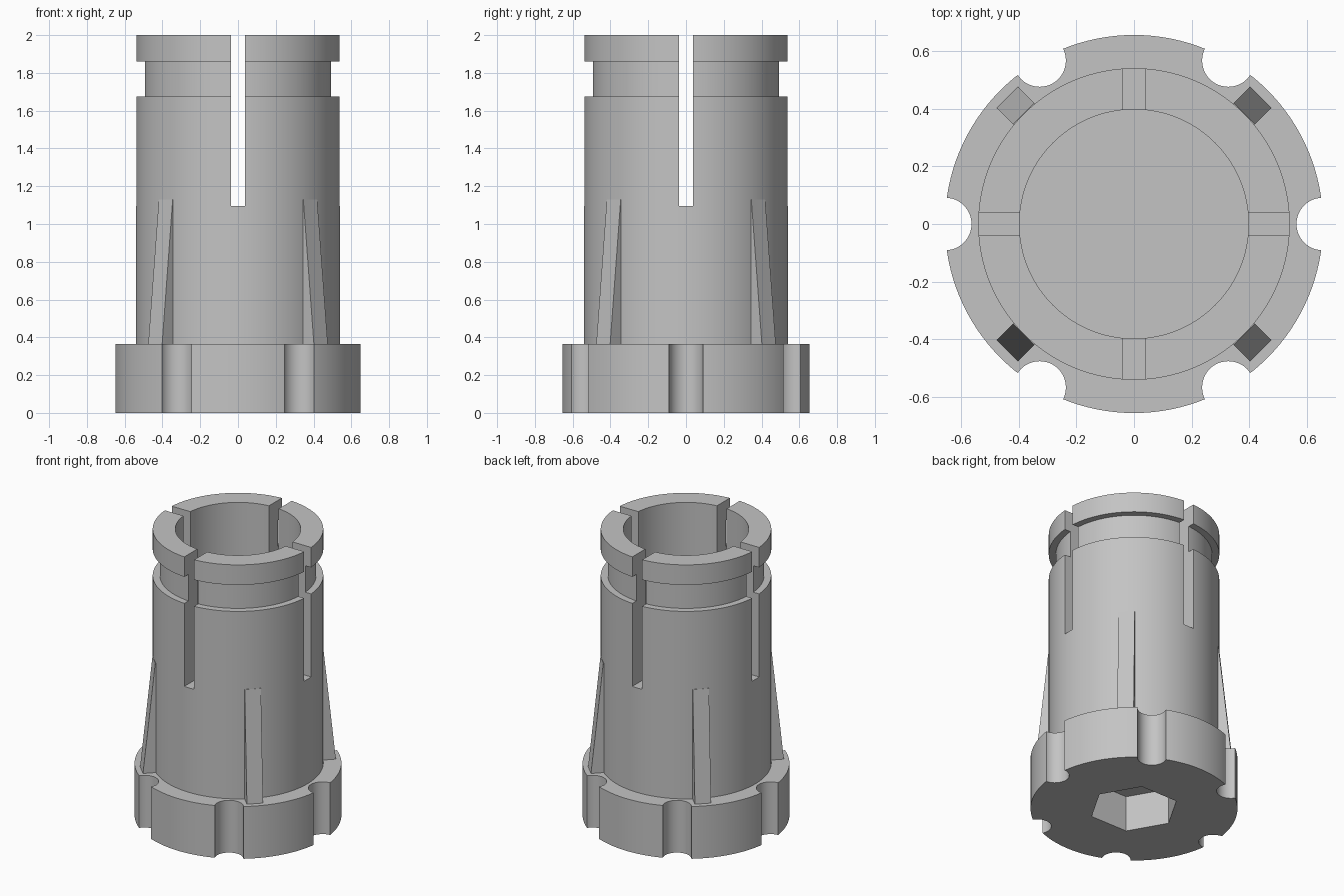
import bpy, bmesh, math
from mathutils import Matrix, Vector

default = bpy.data.objects.get("Cube")
if default:
    bpy.data.objects.remove(default, do_unlink=True)

grey = bpy.data.materials.new("plain grey")
grey.use_nodes = True
COLOUR = (0.55, 0.55, 0.55, 1)
grey.diffuse_color = COLOUR
grey.node_tree.nodes["Principled BSDF"].inputs["Base Color"].default_value = COLOUR

SEGMENTS = 128
BASE_TOP = 0.365
BODY_R = 0.54


def make_object(name, bm):
    bmesh.ops.recalc_face_normals(bm, faces=bm.faces)
    mesh = bpy.data.meshes.new(name)
    bm.to_mesh(mesh)
    bm.free()
    mesh.materials.append(grey)
    obj = bpy.data.objects.new(name, mesh)
    bpy.context.collection.objects.link(obj)
    return obj


def cylinder(name, radius, z0, z1, sides, x=0, y=0):
    bm = bmesh.new()
    bmesh.ops.create_cone(bm, cap_ends=True, segments=sides, radius1=radius,
                          radius2=radius, depth=z1 - z0,
                          matrix=Matrix.Translation((x, y, (z0 + z1) / 2)))
    return make_object(name, bm)


def box(name, size, centre):
    bm = bmesh.new()
    bmesh.ops.create_cube(bm, size=1)
    bmesh.ops.scale(bm, vec=size, verts=bm.verts)
    bmesh.ops.translate(bm, vec=centre, verts=bm.verts)
    return make_object(name, bm)


def lathe_ring(name, profile):
    """Revolve a closed (radius, height) outline around z."""
    bm = bmesh.new()
    rings = []
    for i in range(SEGMENTS):
        a = math.tau * i / SEGMENTS
        rings.append([bm.verts.new((r * math.cos(a), r * math.sin(a), z))
                      for r, z in profile])
    for i, ring in enumerate(rings):
        after = rings[(i + 1) % SEGMENTS]
        for j in range(len(profile)):
            k = (j + 1) % len(profile)
            bm.faces.new((ring[j], after[j], after[k], ring[k]))
    return make_object(name, bm)


def select(obj):
    bpy.ops.object.select_all(action='DESELECT')
    obj.select_set(True)
    bpy.context.view_layer.objects.active = obj


def cut(obj, cutter):
    select(obj)
    mod = obj.modifiers.new("cut", 'BOOLEAN')
    mod.operation = 'DIFFERENCE'
    mod.solver = 'EXACT'
    mod.object = cutter
    bpy.ops.object.modifier_apply(modifier=mod.name)
    bpy.data.objects.remove(cutter, do_unlink=True)


def smooth(obj):
    select(obj)
    bpy.ops.object.shade_smooth_by_angle(angle=math.radians(30))


# Base flange with six round grip notches and a hexagonal socket underneath
base = cylinder("base_flange", 0.655, 0, BASE_TOP, SEGMENTS)
for i in range(6):
    a = math.tau * i / 6
    cut(base, cylinder("notch_cutter", 0.091, -0.1, 0.5, 48,
                       0.654 * math.cos(a), 0.654 * math.sin(a)))
socket = cylinder("socket_cutter", 0.285, -0.1, 0.25, 6)
# Put the socket corners in line with the notches
corner = socket.data.vertices[0].co
turn = -math.atan2(corner.y, corner.x)
socket.data.transform(Matrix.Rotation(turn, 4, 'Z'))
cut(base, socket)
smooth(base)

# Hollow sleeve with a groove below the top rim
sleeve = lathe_ring("slotted_sleeve", [
    (0.397, 0.3), (BODY_R, 0.3), (BODY_R, 1.675), (0.495, 1.675),
    (0.495, 1.86), (BODY_R, 1.86), (BODY_R, 2), (0.397, 2)])
# Four slots splitting the upper sleeve into fingers
for size in ((2, 0.076, 1), (0.076, 2, 1)):
    cut(sleeve, box("slot_cutter", size, (0, 0, 1.095 + 0.5)))
smooth(sleeve)

# Four tapered ribs between the slots
for i, name in enumerate(("back_left", "back_right", "front_right", "front_left")):
    bm = bmesh.new()
    outline = [(0.46, 0.33), (0.62, 0.33), (0.62, BASE_TOP),
               (BODY_R + 0.001, 1.13), (0.46, 1.13)]
    face = bm.faces.new([bm.verts.new((r, -0.052, z)) for r, z in outline])
    side = bmesh.ops.extrude_face_region(bm, geom=[face])["geom"]
    bmesh.ops.translate(bm, vec=Vector((0, 0.104, 0)),
                        verts=[g for g in side if isinstance(g, bmesh.types.BMVert)])
    bmesh.ops.rotate(bm, verts=bm.verts,
                     matrix=Matrix.Rotation(math.radians(45 + 90 * i), 3, 'Z'))
    make_object(name + "_rib", bm)
